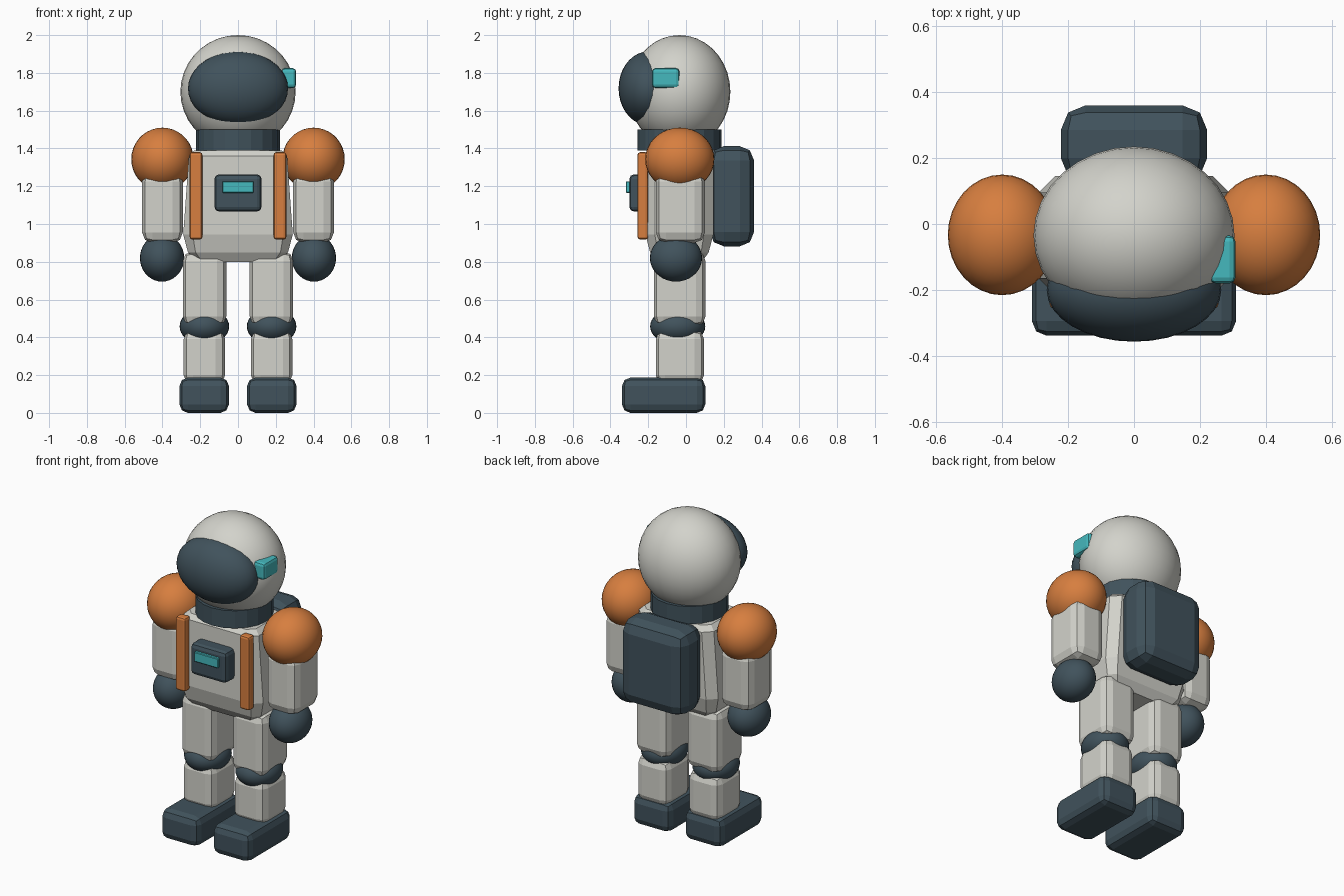
import bpy, bmesh
from mathutils import Matrix, Vector

cube = bpy.data.objects.get("Cube")
if cube:
    bpy.data.objects.remove(cube, do_unlink=True)


def material(name, rgb):
    m = bpy.data.materials.new(name)
    m.use_nodes = True
    m.diffuse_color = (*rgb, 1)
    bsdf = next(n for n in m.node_tree.nodes if n.type == 'BSDF_PRINCIPLED')
    bsdf.inputs["Base Color"].default_value = (*rgb, 1)
    bsdf.inputs["Roughness"].default_value = 0.7
    return m


WHITE = material("suit white", (0.65, 0.65, 0.60))
SLATE = material("dark slate", (0.052, 0.085, 0.107))
ORANGE = material("shoulder orange", (0.68, 0.21, 0.05))
TEAL = material("light teal", (0.06, 0.48, 0.51))


def finish(name, bm, mat, smooth=False):
    bmesh.ops.recalc_face_normals(bm, faces=bm.faces[:])
    for f in bm.faces:
        f.smooth = smooth
    mesh = bpy.data.meshes.new(name)
    bm.to_mesh(mesh)
    bm.free()
    mesh.materials.append(mat)
    ob = bpy.data.objects.new(name, mesh)
    bpy.context.collection.objects.link(ob)
    return ob


def box(name, mat, x, y, z, bevel, segments=2):
    """Bevelled box given as (low, high) along each axis."""
    bm = bmesh.new()
    size = Vector([b - a for a, b in (x, y, z)])
    mid = Vector([(a + b) / 2 for a, b in (x, y, z)])
    bmesh.ops.create_cube(bm, size=1, matrix=Matrix.Translation(mid) @ Matrix.Diagonal((*size, 1)))
    bmesh.ops.bevel(bm, geom=bm.edges[:], offset=bevel, segments=segments,
                    profile=0.5, affect='EDGES', clamp_overlap=True)
    return finish(name, bm, mat)


def ball(name, mat, centre, radii):
    bm = bmesh.new()
    bmesh.ops.create_uvsphere(bm, u_segments=32, v_segments=18, radius=1,
                              matrix=Matrix.Translation(centre) @ Matrix.Diagonal((*radii, 1)))
    return finish(name, bm, mat, True)


def loft(name, mat, y, rings):
    """Stack of chamfered rectangles: (z, half width, half depth, chamfer)."""
    bm = bmesh.new()
    loops = []
    for z, w, d, c in rings:
        quarter = [(w, d - c), (w - c, d)]
        pts = quarter + [(-a, b) for a, b in reversed(quarter)]
        pts += [(-a, -b) for a, b in pts]
        loops.append([bm.verts.new((a, y + b, z)) for a, b in pts])
    for low, high in zip(loops, loops[1:]):
        for i in range(len(low)):
            j = (i + 1) % len(low)
            bm.faces.new((low[i], low[j], high[j], high[i]))
    bm.faces.new(loops[0])
    bm.faces.new(loops[-1])
    return finish(name, bm, mat)


# Head
ball("helmet", WHITE, (0, -0.035, 1.70), (0.305, 0.27, 0.30))
ball("visor", SLATE, (0, -0.20, 1.718), (0.265, 0.157, 0.195))
box("helmet_lamp", TEAL, (0.23, 0.308), (-0.18, -0.035), (1.72, 1.825), 0.018)

# Neck ring
bm = bmesh.new()
bmesh.ops.create_cone(bm, cap_ends=True, segments=20, radius1=0.222, radius2=0.222,
                      depth=0.11, matrix=Matrix.Translation((0, -0.035, 1.445)))
finish("neck_ring", bm, SLATE)

# Torso and its equipment
loft("torso", WHITE, -0.035, [
    (0.80, 0.22, 0.12, 0.03), (0.85, 0.265, 0.155, 0.04), (0.945, 0.29, 0.18, 0.05),
    (1.36, 0.26, 0.18, 0.05), (1.39, 0.23, 0.155, 0.04)])
box("chest_panel", SLATE, (-0.125, 0.125), (-0.30, -0.19), (1.066, 1.263), 0.025)
box("chest_screen", TEAL, (-0.083, 0.083), (-0.318, -0.295), (1.165, 1.226), 0.004, 1)
box("backpack", SLATE, (-0.222, 0.222), (0.125, 0.36), (0.882, 1.412), 0.075)

# Limbs and straps on both sides
for side, s in (("left", 1), ("right", -1)):
    def span(mid, half):
        return (s * mid - half, s * mid + half)

    box(side + "_strap", ORANGE, span(0.222, 0.034), (-0.257, -0.20), (0.918, 1.38), 0.014)
    ball(side + "_shoulder", ORANGE, (s * 0.40, -0.033, 1.343), (0.165, 0.183, 0.167))
    box(side + "_arm", WHITE, span(0.40, 0.108), (-0.16, 0.10), (0.90, 1.28), 0.055)
    ball(side + "_glove", SLATE, (s * 0.402, -0.053, 0.82), (0.117, 0.138, 0.125))
    box(side + "_thigh", WHITE, span(0.177, 0.115), (-0.17, 0.103), (0.46, 0.855), 0.05)
    ball(side + "_knee", SLATE, (s * 0.178, -0.044, 0.458), (0.131, 0.146, 0.098))
    box(side + "_shin", WHITE, span(0.178, 0.11), (-0.16, 0.096), (0.15, 0.44), 0.05)
    box(side + "_boot", SLATE, span(0.179, 0.131), (-0.339, 0.102), (0, 0.187), 0.045)
